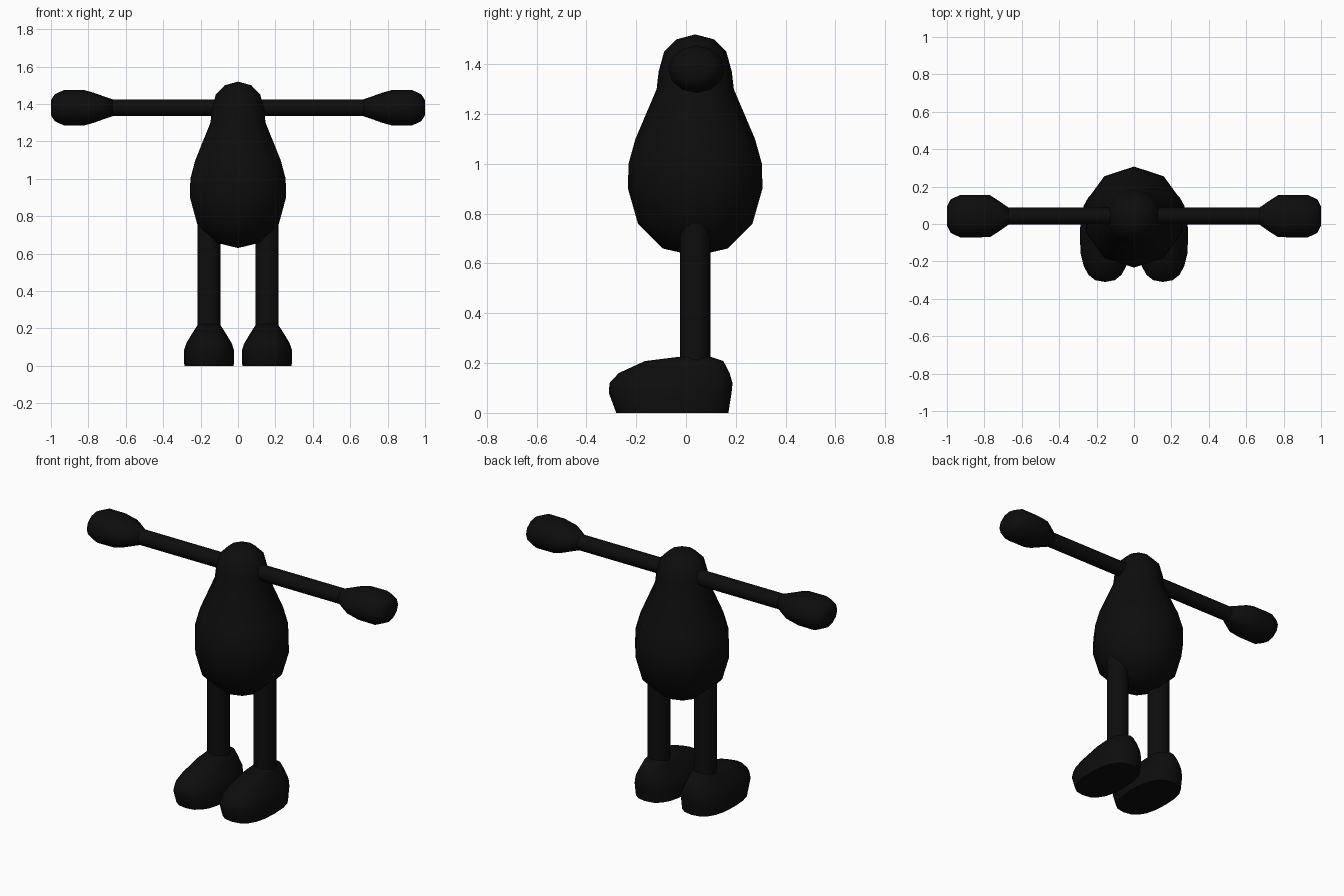
import bpy
import bmesh
from math import cos, sin, pi, radians
from mathutils import Vector

cube = bpy.data.objects.get("Cube")
if cube:
    bpy.data.objects.remove(cube)

black = bpy.data.materials.new("matte_black")
black.use_nodes = True
COLOUR = (0.004, 0.004, 0.004, 1)
black.diffuse_color = COLOUR
bsdf = black.node_tree.nodes["Principled BSDF"]
bsdf.inputs["Base Color"].default_value = COLOUR
bsdf.inputs["Roughness"].default_value = 0.9


def loft(name, rings, sides, to_point, power=2.0):
    """Skin a stack of closed (super)elliptical rings.
    Each ring is (height, centre_u, centre_v, radius_u, radius_v)."""
    bm = bmesh.new()
    loops = []
    for h, cu, cv, ru, rv in rings:
        loop = []
        for i in range(sides):
            a = 2 * pi * i / sides + pi / 2
            c, s = cos(a), sin(a)
            u = abs(c) ** (2 / power) * (1 if c > 0 else -1)
            v = abs(s) ** (2 / power) * (1 if s > 0 else -1)
            loop.append(bm.verts.new(to_point(cu + ru * u, cv + rv * v, h)))
        loops.append(loop)
    for low, high in zip(loops, loops[1:]):
        for i in range(sides):
            j = (i + 1) % sides
            bm.faces.new((low[i], low[j], high[j], high[i]))
    bm.faces.new(loops[0][::-1])
    bm.faces.new(loops[-1])
    bmesh.ops.remove_doubles(bm, verts=bm.verts, dist=0.0005)
    bmesh.ops.recalc_face_normals(bm, faces=bm.faces)
    mesh = bpy.data.meshes.new(name)
    bm.to_mesh(mesh)
    bm.free()
    mesh.materials.append(black)
    obj = bpy.data.objects.new(name, mesh)
    bpy.context.collection.objects.link(obj)
    bpy.ops.object.select_all(action="DESELECT")
    obj.select_set(True)
    bpy.context.view_layer.objects.active = obj
    bpy.ops.object.shade_smooth_by_angle(angle=radians(65))
    return obj


MID_Y = 0.037

# Pear-shaped body and head: (height, radius)
body = [(0.63, 0.0001), (0.66, 0.13), (0.76, 0.23), (0.9, 0.27), (1.0, 0.268),
        (1.1, 0.24), (1.3, 0.155), (1.37, 0.147), (1.45, 0.125),
        (1.5, 0.075), (1.52, 0.0001)]
loft("body", [(z, 0, MID_Y, r, r) for z, r in body], 10,
     lambda u, v, h: Vector((u, v, h)))

# Arm reach, half depth and half height, from shoulder to mitten tip
ARM_Z = 1.38
arm = [(0.08, 0.045, 0.045), (0.68, 0.045, 0.045)]
hand = [(0.67, 0.045, 0.045), (0.72, 0.08, 0.062), (0.77, 0.112, 0.08),
        (0.82, 0.113, 0.094), (0.93, 0.113, 0.095), (0.98, 0.09, 0.072),
        (1.0, 0.05, 0.04)]

# Foot height, half width, toe and heel position
LEG_X = 0.155
foot = [(0, 0.132, -0.28, 0.17), (0.08, 0.135, -0.31, 0.183),
        (0.12, 0.122, -0.307, 0.187), (0.16, 0.098, -0.27, 0.175),
        (0.208, 0.068, -0.165, 0.15), (0.225, 0.055, -0.03, 0.1)]

for side, sign in (("left", 1), ("right", -1)):
    def sideways(u, v, h):
        return Vector((sign * h, u, v))

    def upright(u, v, h):
        return Vector((sign * u, v, h))

    for part, rings in (("arm", arm), ("hand", hand)):
        loft(side + "_" + part,
             [(x, MID_Y + 0.005, ARM_Z, ry, rz) for x, ry, rz in rings],
             12, sideways)
    loft(side + "_leg", [(z, LEG_X, MID_Y, 0.064, 0.062) for z in (0.15, 0.8)],
         14, upright)
    loft(side + "_foot",
         [(z, LEG_X, (toe + heel) / 2, w, (heel - toe) / 2)
          for z, w, toe, heel in foot], 20, upright, 2.5)
